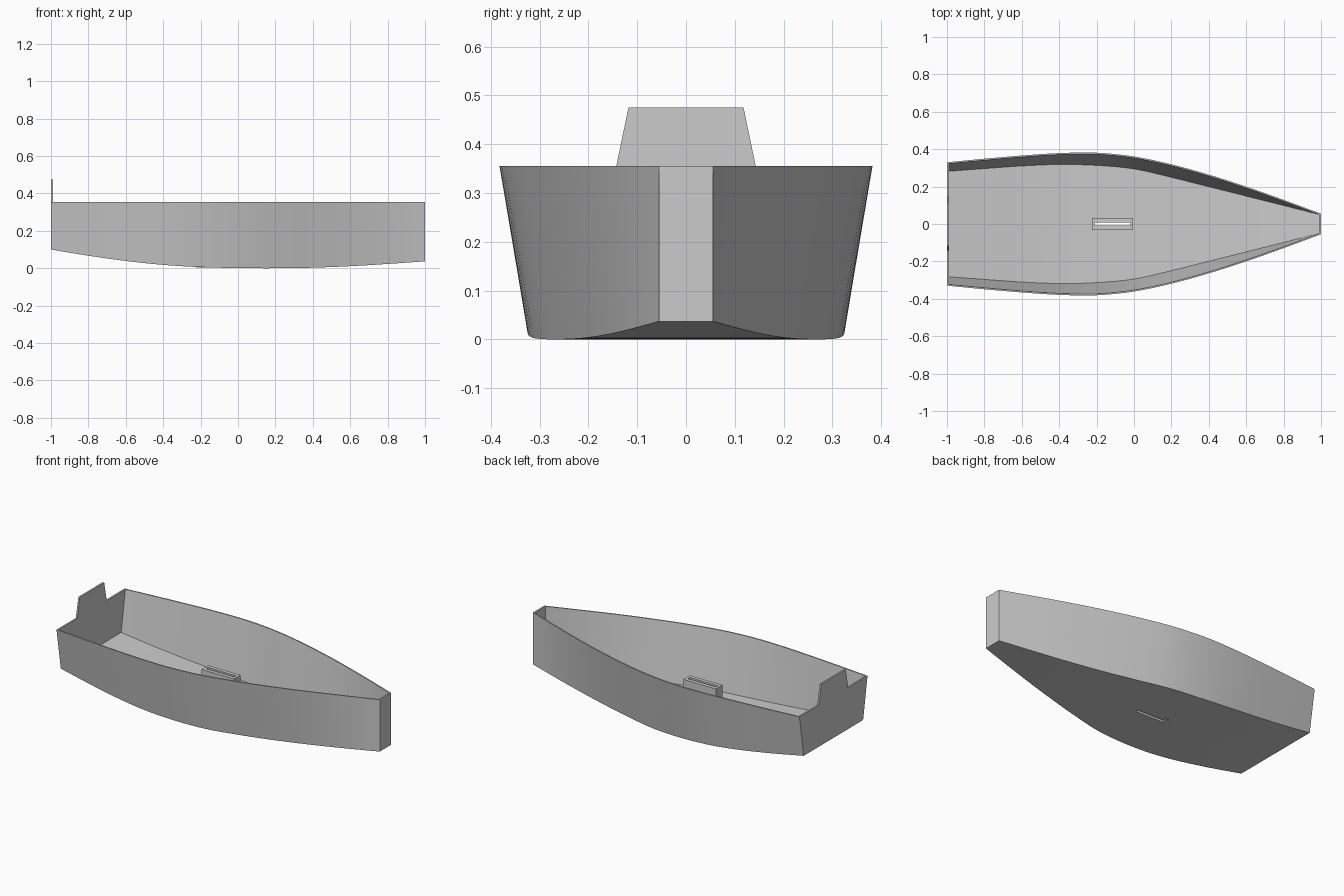
import bpy, bmesh

if "Cube" in bpy.data.objects:
    bpy.data.objects.remove(bpy.data.objects["Cube"])

H = 0.355      # gunwale height
T = 0.008      # plywood thickness
# values at x = -1, -0.8 ... 1
TOP = [.33, .349, .366, .379, .381, .361, .319, .264, .20, .129, .055]
BOT = [.288, .303, .317, .325, .32, .301, .256, .206, .156, .106, .055]
KEEL = [.10, .067, .039, .018, .006, .001, 0, .003, .011, .023, .037]


def at(vals, x):
    """Smooth Catmull-Rom lookup along the hull."""
    u = (x + 1) / 2 * (len(vals) - 1)
    i = min(int(u), len(vals) - 2)
    t = u - i
    b, c = vals[i], vals[i + 1]
    a = vals[i - 1] if i > 0 else 2 * b - c
    d = vals[i + 2] if i + 2 < len(vals) else 2 * c - b
    return b + .5 * t * (c - a + t * (2*a - 5*b + 4*c - d + t * (3*(b - c) + d - a)))


def loft(name, rings, smooth=True):
    """Solid skinned through a row of point rings, capped at both ends."""
    bm = bmesh.new()
    vs = [[bm.verts.new(p) for p in r] for r in rings]
    n = len(rings[0])
    for a, b in zip(vs, vs[1:]):
        for i in range(n):
            j = (i + 1) % n
            bm.faces.new((a[i], a[j], b[j], b[i]))
    bm.faces.new(vs[0])
    bm.faces.new(vs[-1])
    bmesh.ops.recalc_face_normals(bm, faces=bm.faces)
    me = bpy.data.meshes.new(name)
    bm.to_mesh(me)
    bm.free()
    ob = bpy.data.objects.new(name, me)
    bpy.context.collection.objects.link(ob)
    if smooth:
        bpy.ops.object.select_all(action='DESELECT')
        ob.select_set(True)
        bpy.context.view_layer.objects.active = ob
        bpy.ops.object.shade_smooth_by_angle(angle=0.5)
    return ob


def plate(name, x0, x1, outline):
    return loft(name, [[(x, y, z) for y, z in outline] for x in (x0, x1)], False)


def box(name, x0, x1, hw, z0, z1):
    return plate(name, x0, x1, [(-hw, z0), (hw, z0), (hw, z1), (-hw, z1)])


xs = [-1 + i / 20 for i in range(41)]

# flared side planks
for label, s in (("left", 1), ("right", -1)):
    loft(f"{label}_side", [[(x, s * at(BOT, x), at(KEEL, x)),
                            (x, s * at(TOP, x), H),
                            (x, s * (at(TOP, x) - T), H),
                            (x, s * (at(BOT, x) - T), at(KEEL, x))] for x in xs])

# rockered bottom plank
bottom = loft("bottom", [[(x, s * at(BOT, x), at(KEEL, x) + dz)
                          for s, dz in ((-1, 0), (1, 0), (1, T), (-1, T))] for x in xs])

# transom with the raised motor/rudder tab, and flat bow plate
plate("transom", -1, -.99, [(-.288, .10), (.288, .10), (.33, H), (.143, H),
                            (.118, .475), (-.118, .475), (-.143, H), (-.33, H)])
box("bow_plate", .99, 1, .055, .037, H)

# centreboard case with a slot right through the bottom
case = box("centreboard_case", -.225, -.005, .032, .005, .205)
cutter = box("slot_cutter", -.21, -.02, .009, -.1, .4)
cutter.hide_render = True
cutter.hide_set(True)
for ob in (bottom, case):
    mod = ob.modifiers.new("slot", 'BOOLEAN')
    mod.object = cutter
    mod.operation = 'DIFFERENCE'
    mod.solver = 'EXACT'
